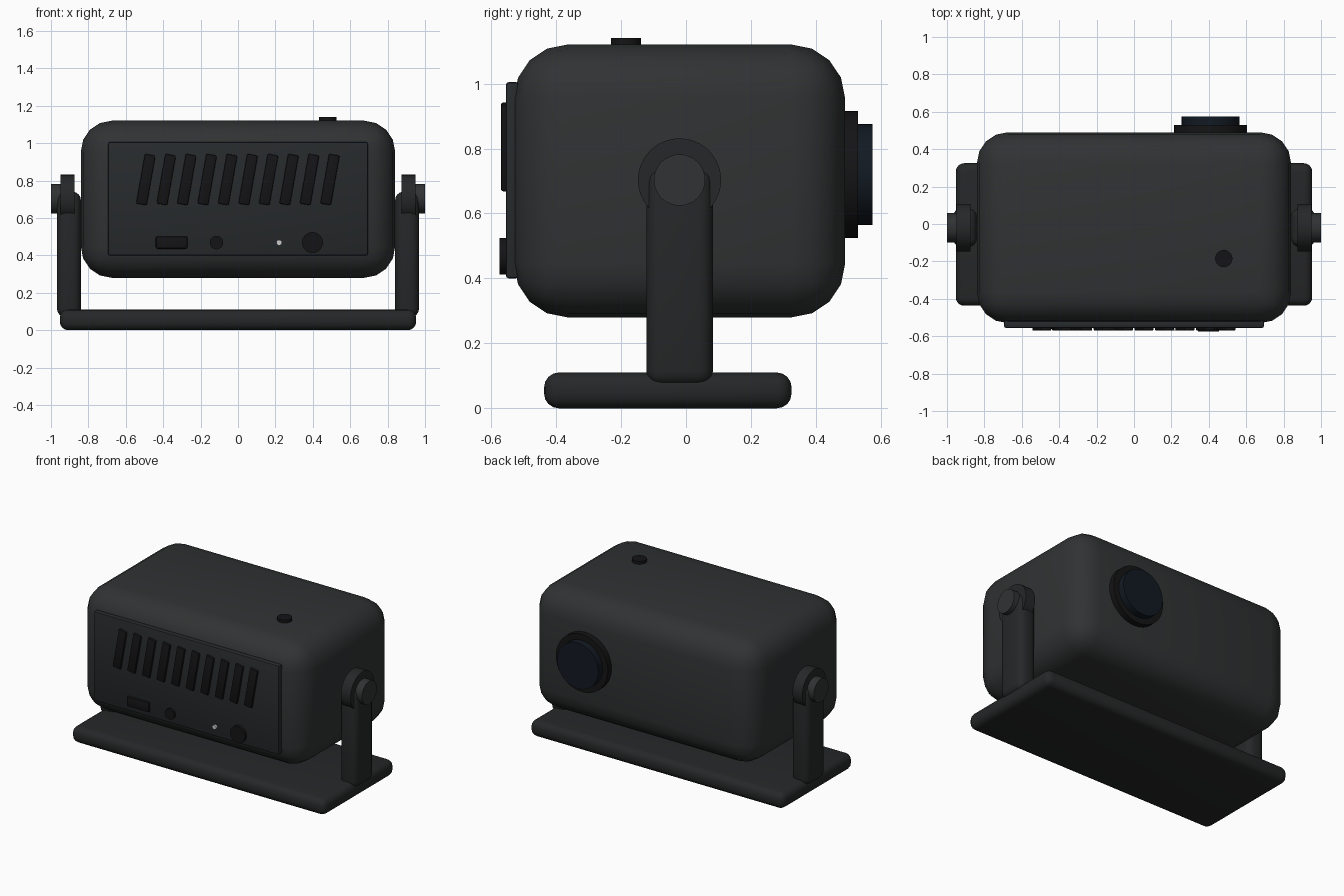
import bpy
from math import radians
from mathutils import Matrix

if "Cube" in bpy.data.objects:
    bpy.data.objects.remove(bpy.data.objects["Cube"])


def material(name, color):
    m = bpy.data.materials.new(name)
    m.diffuse_color = (*color, 1)
    m.use_nodes = True
    m.node_tree.nodes["Principled BSDF"].inputs["Base Color"].default_value = m.diffuse_color
    return m


shell = material("shell_charcoal", (0.030, 0.032, 0.033))
frame = material("frame_charcoal", (0.019, 0.020, 0.021))
slate = material("panel_slate", (0.020, 0.023, 0.025))
black = material("black", (0.007, 0.007, 0.008))
glass = material("lens_glass", (0.006, 0.010, 0.016))
white = material("light_white", (0.8, 0.8, 0.78))


def finish(name, mat, bevel, segments):
    ob = bpy.context.object
    ob.name = name
    ob.data.materials.append(mat)
    if bevel:
        mod = ob.modifiers.new("bevel", 'BEVEL')
        mod.width, mod.segments = bevel, segments
        mod.limit_method = 'ANGLE'
        bpy.ops.object.modifier_apply(modifier="bevel")
    bpy.ops.object.shade_smooth_by_angle(angle=radians(35))
    return ob


def box(name, lo, hi, mat, bevel=0.0, segments=3, tilt=0.0):
    center = [(a + b) / 2 for a, b in zip(lo, hi)]
    bpy.ops.mesh.primitive_cube_add(size=1, location=center, rotation=(0, tilt, 0))
    size = [b - a for a, b in zip(lo, hi)]
    bpy.context.object.data.transform(Matrix.Diagonal((*size, 1)))
    return finish(name, mat, bevel, segments)


def disc(name, axis, center, radius, start, end, mat, bevel=0.0):
    # center holds the two coordinates across the axis
    loc = list(center)
    loc.insert("xyz".index(axis), (start + end) / 2)
    rot = {"x": (0, radians(90), 0), "y": (radians(90), 0, 0), "z": (0, 0, 0)}[axis]
    bpy.ops.mesh.primitive_cylinder_add(vertices=48, radius=radius, depth=abs(end - start),
                                        location=loc, rotation=rot)
    return finish(name, mat, bevel, 2)


# Main housing
box("housing", (-0.84, -0.53, 0.28), (0.84, 0.49, 1.12), shell, 0.165, 4)

# Control panel with slanted vents
box("control_panel", (-0.695, -0.555, 0.40), (0.695, -0.515, 1.005), slate, 0.01, 2)
for i in range(10):
    x = -0.493 + i * 0.1094
    box(f"vent_{i + 1}", (x - 0.029, -0.57, 0.67), (x + 0.029, -0.545, 0.94),
        black, 0.007, 2, radians(10))

# Ports, indicator light and dial
box("port", (-0.44, -0.57, 0.435), (-0.27, -0.545, 0.502), black, 0.01, 2)
disc("socket", "y", (-0.115, 0.468), 0.036, -0.57, -0.545, black)
disc("indicator_light", "y", (0.22, 0.468), 0.015, -0.57, -0.545, white)
disc("dial", "y", (0.398, 0.468), 0.056, -0.575, -0.545, black)

# Lens
disc("lens_ring", "y", (0.41, 0.72), 0.195, 0.47, 0.53, black)
disc("lens_glass", "y", (0.41, 0.72), 0.155, 0.50, 0.575, glass)

# Top button
disc("top_button", "z", (0.48, -0.185), 0.046, 1.11, 1.14, black)

# Stand base, arms and hinges
box("stand_base", (-0.953, -0.437, 0), (0.953, 0.325, 0.11), frame, 0.045, 4)
for side, s in (("left", -1), ("right", 1)):
    x0, x1 = sorted((s * 0.84, s * 0.968))
    box(f"{side}_arm", (x0, -0.122, 0.07), (x1, 0.083, 0.74), frame, 0.045, 4)
    disc(f"{side}_hinge_hub", "x", (-0.02, 0.703), 0.128, s * 0.875, s * 0.948, frame)
    disc(f"{side}_hinge_cap", "x", (-0.02, 0.703), 0.079, s * 0.90, s * 1.0, shell)
